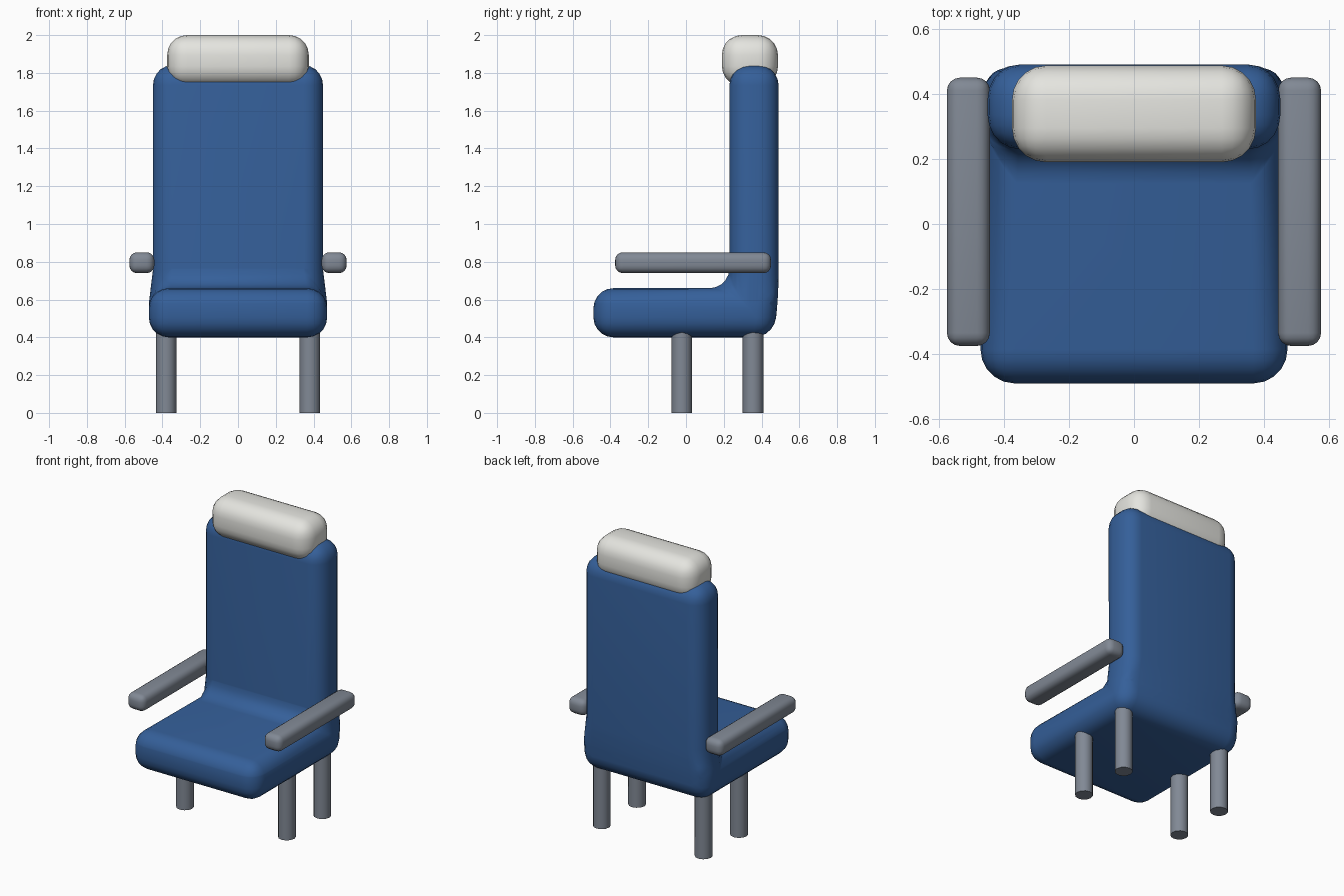
import bpy, bmesh
from mathutils import Vector

if "Cube" in bpy.data.objects:
    bpy.data.objects.remove(bpy.data.objects["Cube"])

def material(name, rgb):
    m = bpy.data.materials.new(name)
    m.diffuse_color = (*rgb, 1)
    m.use_nodes = True
    m.node_tree.nodes["Principled BSDF"].inputs["Base Color"].default_value = m.diffuse_color
    return m

BLUE = material("blue_fabric", (0.035, 0.115, 0.32))
WHITE = material("white_fabric", (0.78, 0.78, 0.74))
GREY = material("grey_metal", (0.22, 0.25, 0.30))

def finish(name, bm, mat, angle=1.0):
    bmesh.ops.recalc_face_normals(bm, faces=bm.faces)
    me = bpy.data.meshes.new(name)
    bm.to_mesh(me)
    bm.free()
    ob = bpy.data.objects.new(name, me)
    bpy.context.collection.objects.link(ob)
    me.materials.append(mat)
    bpy.ops.object.select_all(action='DESELECT')
    ob.select_set(True)
    bpy.context.view_layer.objects.active = ob
    bpy.ops.object.shade_smooth_by_angle(angle=angle)
    return ob

def prism(profile, x0, x1, radius, segments=5):
    """Extrude a (y, z) profile along x and round every edge."""
    bm = bmesh.new()
    face = bm.faces.new([bm.verts.new((x0, y, z)) for y, z in profile])
    ext = bmesh.ops.extrude_face_region(bm, geom=[face])
    for v in ext["geom"]:
        if isinstance(v, bmesh.types.BMVert):
            v.co.x = x1
    bmesh.ops.recalc_face_normals(bm, faces=bm.faces)
    bmesh.ops.bevel(bm, geom=bm.edges[:], offset=radius, offset_type='OFFSET',
                    segments=segments, profile=0.5, affect='EDGES', clamp_overlap=False)
    return bm

def rect(y0, y1, z0, z1):
    return [(y0, z0), (y1, z0), (y1, z1), (y0, z1)]

# Seat and backrest: one padded L, slightly narrower above the seat
W, WB = 0.472, 0.45
bm = prism([(-0.49, 0.40), (0.465, 0.40), (0.49, 0.62), (0.49, 1.84),
            (0.23, 1.84), (0.23, 0.66), (-0.49, 0.66)], -W, W, 0.105)
for z in (0.58, 0.76):
    bmesh.ops.bisect_plane(bm, geom=bm.verts[:] + bm.edges[:] + bm.faces[:],
                           plane_co=Vector((0, 0, z)), plane_no=Vector((0, 0, 1)))
for v in bm.verts:
    if v.co.y > 0.1:
        t = min(max((v.co.z - 0.58) / 0.18, 0), 1)
        v.co.x *= 1 + t * (WB / W - 1)
finish("seat_and_backrest", bm, BLUE)

# Headrest
finish("headrest", prism(rect(0.19, 0.487, 1.73, 2.0), -0.375, 0.375, 0.105), WHITE)

# Armrests and legs on both sides
for side, s in (("left", -1), ("right", 1)):
    x0, x1 = sorted((s * 0.443, s * 0.575))
    finish(side + "_armrest", prism(rect(-0.375, 0.45, 0.74, 0.85), x0, x1, 0.04, 4), GREY)
    for part, y in (("front", -0.022), ("rear", 0.355)):
        bm = bmesh.new()
        bmesh.ops.create_cone(bm, cap_ends=True, segments=12, radius1=0.055, radius2=0.055, depth=0.5)
        bmesh.ops.translate(bm, verts=bm.verts, vec=(s * 0.38, y, 0.25))
        finish(f"{side}_{part}_leg", bm, GREY)
